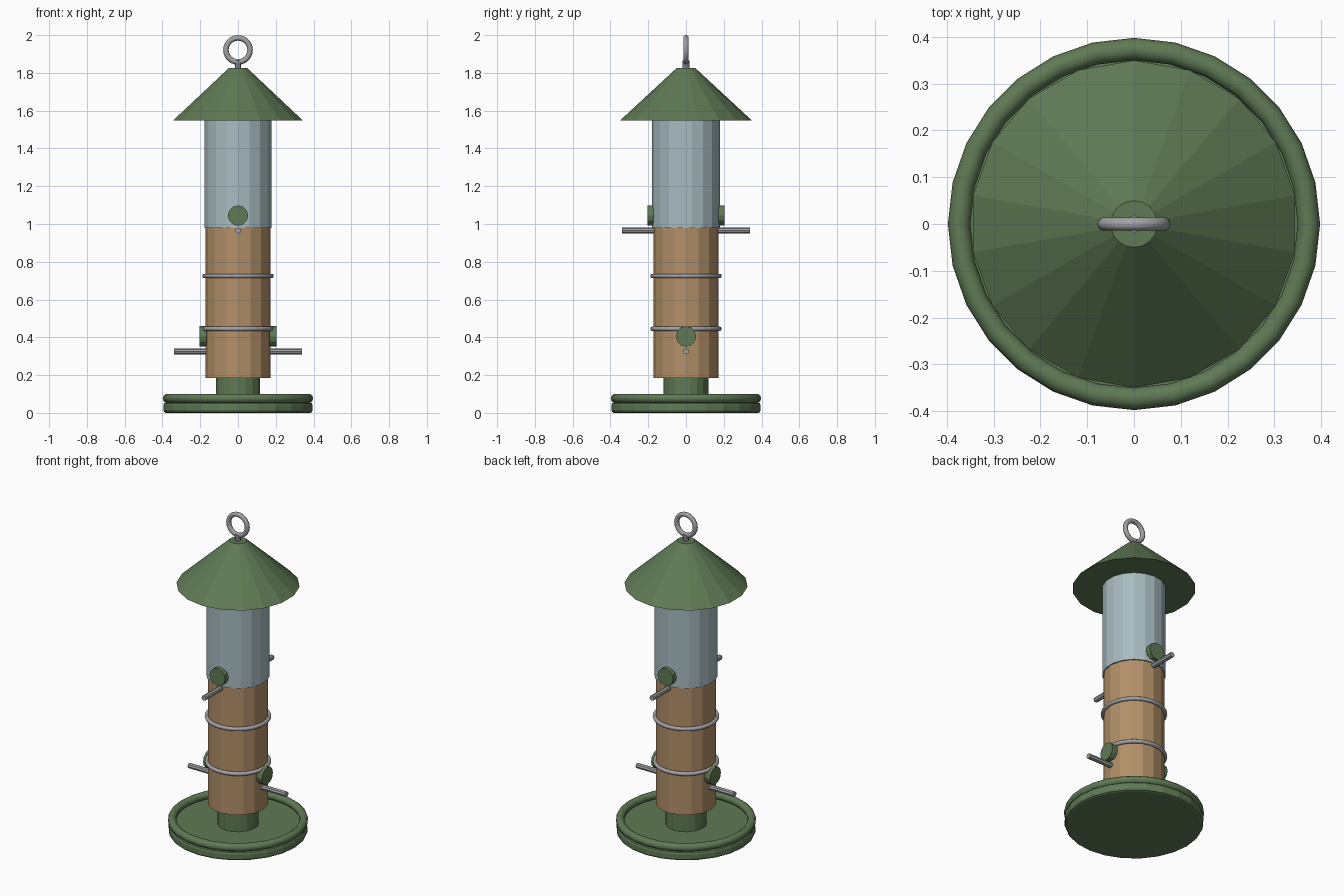
import bpy
from math import pi

if "Cube" in bpy.data.objects:
    bpy.data.objects.remove(bpy.data.objects["Cube"])


def material(name, rgb):
    m = bpy.data.materials.new(name)
    m.diffuse_color = (*rgb, 1)
    m.use_nodes = True
    m.node_tree.nodes["Principled BSDF"].inputs["Base Color"].default_value = m.diffuse_color
    return m


GREEN = material("green", (0.115, 0.195, 0.09))
TAN = material("seed_tan", (0.45, 0.28, 0.14))
CLEAR = material("pale_blue", (0.39, 0.50, 0.53))
METAL = material("metal", (0.36, 0.36, 0.38))


def finish(name, mat):
    ob = bpy.context.object
    ob.name = name
    ob.data.materials.append(mat)
    return ob


def cone(name, mat, sides, r1, r2, z0, z1):
    bpy.ops.mesh.primitive_cone_add(vertices=sides, radius1=r1, radius2=r2, depth=z1 - z0,
                                    location=(0, 0, (z0 + z1) / 2))
    return finish(name, mat)


def rod(name, mat, sides, r, length, loc, rot):
    bpy.ops.mesh.primitive_cylinder_add(vertices=sides, radius=r, depth=length,
                                        location=loc, rotation=rot)
    return finish(name, mat)


def ring(name, mat, major, minor, z, segs, rot=(0, 0, 0)):
    bpy.ops.mesh.primitive_torus_add(major_radius=major, minor_radius=minor, major_segments=segs,
                                     minor_segments=10, location=(0, 0, z), rotation=rot)
    bpy.ops.object.shade_smooth()
    return finish(name, mat)


# Tray with softened edge, rolled rim and neck
tray = cone("tray", GREEN, 24, 0.395, 0.395, 0, 0.055)
bevel = tray.modifiers.new("edge", "BEVEL")
bevel.width = 0.014
bevel.segments = 2
bevel.limit_method = 'ANGLE'
bevel.angle_limit = pi / 4
ring("tray_rim", GREEN, 0.374, 0.024, 0.077, 28)
cone("neck", GREEN, 18, 0.118, 0.118, 0.04, 0.20)

# Seed column and clear tube
cone("seed_column", TAN, 16, 0.173, 0.173, 0.185, 0.985)
cone("tube", CLEAR, 18, 0.18, 0.18, 0.98, 1.56)
for i, z in enumerate((0.445, 0.725)):
    ring(f"band_{i + 1}", METAL, 0.177, 0.012, z, 28)

# Feeding ports and perches: one pair on the sides, one pair front and back
for pair, axis, port_z, perch_z in (("side", 0, 0.405, 0.325), ("front_back", 1, 1.045, 0.965)):
    rot = (0, pi / 2, 0) if axis == 0 else (pi / 2, 0, 0)
    rod(f"{pair}_perch", METAL, 8, 0.016, 0.676, (0, 0, perch_z), rot)
    for s in (-1, 1):
        loc = [0, 0, port_z]
        loc[axis] = s * 0.185
        rod(f"{pair}_port_{'a' if s < 0 else 'b'}", GREEN, 12, 0.054, 0.038, loc, rot)

# Roof, stem and hanging loop
cone("roof", GREEN, 18, 0.35, 0.05, 1.547, 1.825)
cone("loop_stem", METAL, 10, 0.018, 0.018, 1.80, 1.865)
ring("hanging_loop", METAL, 0.064, 0.0145, 1.9215, 24, (pi / 2, 0, 0))
